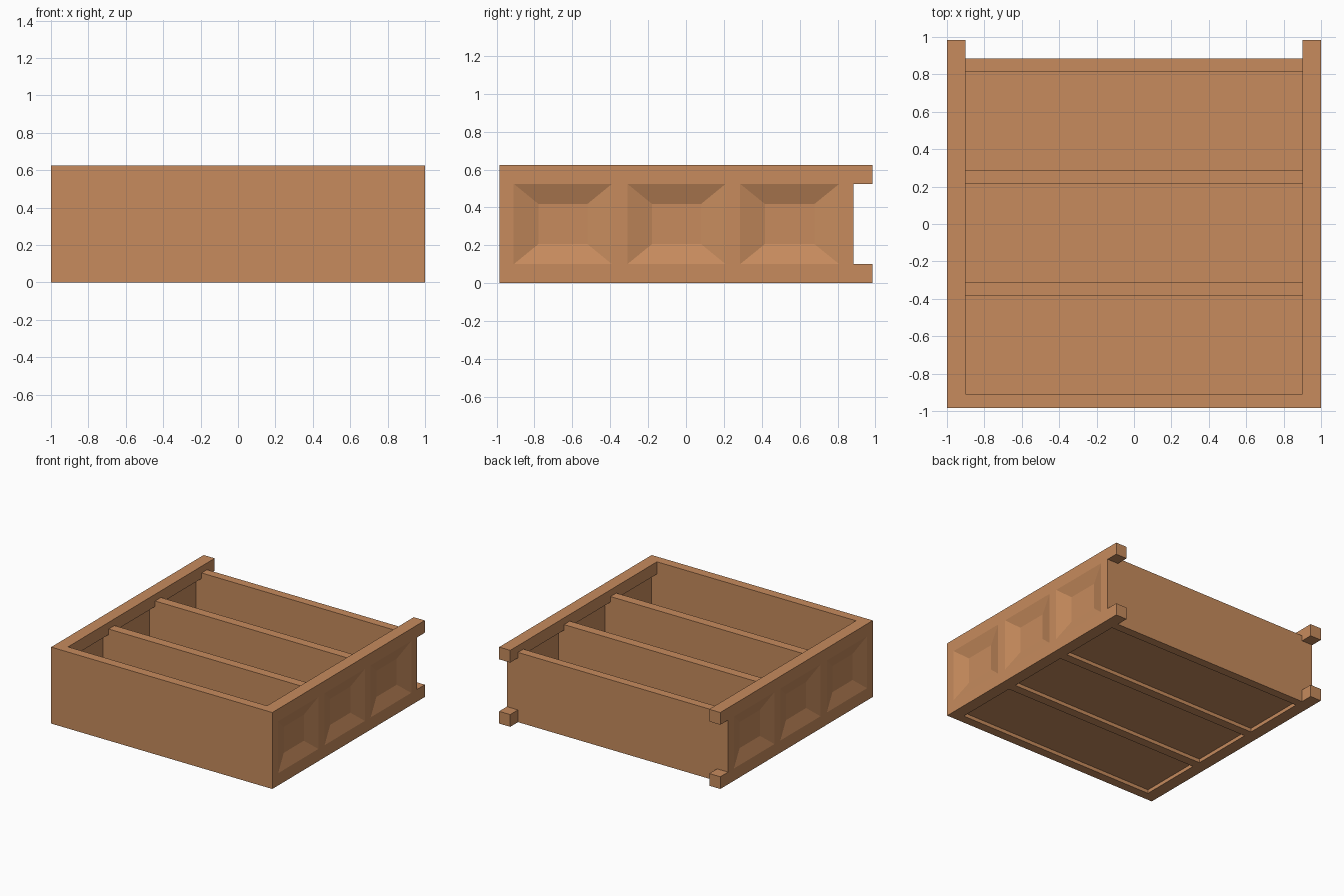
import bpy, bmesh
from mathutils import Vector

if "Cube" in bpy.data.objects:
    bpy.data.objects.remove(bpy.data.objects["Cube"])

wood = bpy.data.materials.new("wood")
wood.diffuse_color = (0.57, 0.26, 0.11, 1)
wood.use_nodes = True
wood.node_tree.nodes["Principled BSDF"].inputs["Base Color"].default_value = wood.diffuse_color


def finish(name, bm):
    bmesh.ops.recalc_face_normals(bm, faces=bm.faces[:])
    mesh = bpy.data.meshes.new(name)
    bm.to_mesh(mesh)
    bm.free()
    mesh.materials.append(wood)
    obj = bpy.data.objects.new(name, mesh)
    bpy.context.collection.objects.link(obj)
    return obj


def box_bm(x, y, z):
    bm = bmesh.new()
    bmesh.ops.create_cube(bm, size=1)
    for v in bm.verts:
        v.co = Vector([r[0] if c < 0 else r[1] for c, r in zip(v.co, (x, y, z))])
    return bm


def box(name, x, y, z):
    return finish(name, box_bm(x, y, z))


FRONT, BACK, TOP = -0.985, 0.985, 0.625
INNER_FRONT, PANEL_BACK = -0.91, 0.885
BAYS = [(-0.91, -0.39), (-0.31, 0.21), (0.285, 0.81)]

# Full-height front wall
box("front_wall", (-1, 1), (FRONT, INNER_FRONT), (0, TOP))

# Side rails and the thinner side panels with sunken, sloped fields
for side, s in (("left", -1), ("right", 1)):
    rail_x = sorted((s * 0.9, s * 1.0))
    box(side + "_bottom_rail", rail_x, (INNER_FRONT, BACK), (0, 0.1))
    box(side + "_top_rail", rail_x, (INNER_FRONT, BACK), (0.525, TOP))

    bm = box_bm(sorted((s * 0.95, s * 1.0)), (INNER_FRONT, PANEL_BACK), (0.1, 0.525))
    for y in [e for bay in BAYS for e in bay][1:]:
        bmesh.ops.bisect_plane(bm, geom=bm.verts[:] + bm.edges[:] + bm.faces[:],
                               plane_co=(0, y, 0), plane_no=(0, 1, 0))
    bm.normal_update()
    fields = [f for f in bm.faces if f.normal.x * s > 0.9
              and max(v.co.y for v in f.verts) - min(v.co.y for v in f.verts) > 0.3]
    for f in bmesh.ops.extrude_discrete_faces(bm, faces=fields)["faces"]:
        c = f.calc_center_median()
        for v in f.verts:
            v.co = c + (v.co - c) * 0.5
            v.co.x = s * 0.96
    finish(side + "_side_panel", bm)

# Back wall and two dividers, with ends tucked between the rails
for name, y in (("front_divider", (-0.385, -0.31)), ("rear_divider", (0.215, 0.29)),
                ("back_wall", (0.815, PANEL_BACK))):
    box(name, (-0.9, 0.9), y, (0, 0.57))
    for side, s in (("left", -1), ("right", 1)):
        box(f"{name}_{side}_tongue", sorted((s * 0.9, s * 0.95)), y, (0.1, 0.525))

# Floor panel, slightly raised from the underside
box("floor_panel", (-0.9, 0.9), (INNER_FRONT, 0.815), (0.03, 0.07))
